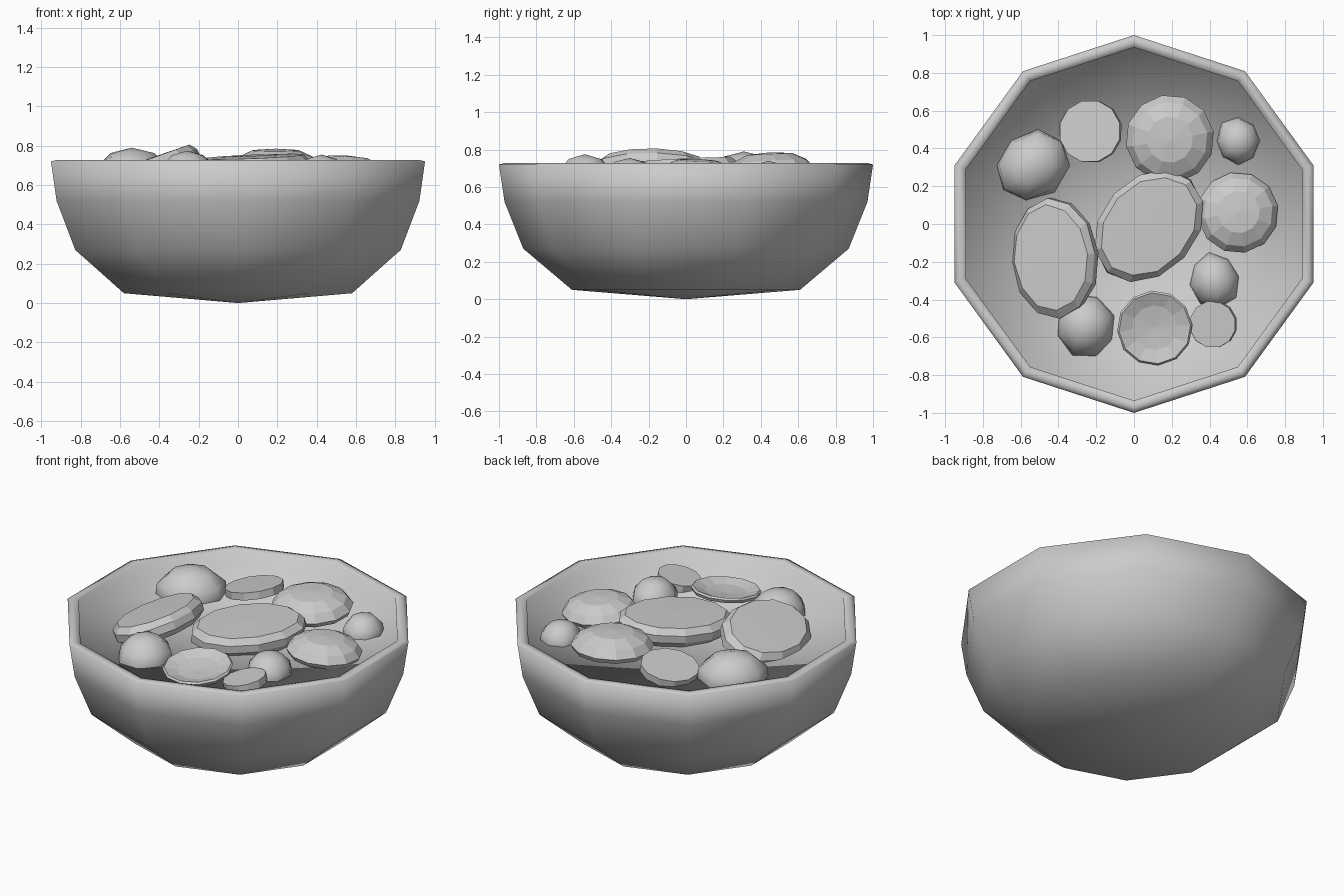
import bpy, bmesh, math, random
from mathutils import Matrix, Vector

if "Cube" in bpy.data.objects:
    bpy.data.objects.remove(bpy.data.objects["Cube"])

random.seed(4)


def lathe(name, profile, sides, phase=0.0, smooth=True):
    """Revolve (radius, z) points; radius 0 becomes a pole."""
    bm = bmesh.new()
    rings = []
    for r, z in profile:
        if r == 0:
            rings.append([bm.verts.new((0, 0, z))])
        else:
            rings.append([bm.verts.new((r * math.cos(phase + 2 * math.pi * i / sides),
                                        r * math.sin(phase + 2 * math.pi * i / sides), z))
                          for i in range(sides)])
    for a, b in zip(rings, rings[1:]):
        for i in range(sides):
            j = (i + 1) % sides
            loop = [a[i % len(a)], a[j % len(a)], b[j % len(b)], b[i % len(b)]]
            bm.faces.new(list(dict.fromkeys(loop)))
    bmesh.ops.recalc_face_normals(bm, faces=bm.faces)
    for f in bm.faces:
        f.smooth = smooth
    me = bpy.data.meshes.new(name)
    bm.to_mesh(me)
    bm.free()
    ob = bpy.data.objects.new(name, me)
    bpy.context.collection.objects.link(ob)
    return ob


def place(ob, loc, slope=(0, 0), yaw=0, stretch=(1, 1), jitter=0.0):
    """Stretch, turn, tilt by a height gradient and move a piece."""
    for v in ob.data.vertices:
        k = 1 + random.uniform(-jitter, jitter)
        v.co = Vector((v.co.x * stretch[0] * k, v.co.y * stretch[1] * k, v.co.z))
    n = Vector((-slope[0], -slope[1], 1)).normalized()
    tilt = Vector((0, 0, 1)).rotation_difference(n).to_matrix().to_4x4()
    ob.matrix_world = Matrix.Translation(loc) @ tilt @ Matrix.Rotation(math.radians(yaw), 4, 'Z')


# ten-sided bowl with rounded rim, filled to just below the rim
lathe("bowl", [(0, 0), (0.61, 0.05), (0.87, 0.27), (0.97, 0.52), (1.0, 0.72),
               (0.97, 0.728), (0.935, 0.722), (0.935, 0.635), (0, 0.635)],
      10, math.pi / 2)

# rounded lumps poking out of the filling
for i, (x, y, rx, ry, top, yaw) in enumerate([
        (-0.54, 0.31, 0.21, 0.18, 0.79, 40), (0.55, 0.44, 0.12, 0.13, 0.74, 0),
        (-0.26, -0.54, 0.16, 0.17, 0.775, 20), (0.425, -0.30, 0.135, 0.15, 0.755, 10)]):
    h = top - 0.62
    lump = lathe(f"lump_{i + 1}", [(0, -h * 0.7), (0.8, -h * 0.45), (1, 0), (0.9, h * 0.45),
                                   (0.55, h * 0.84), (0, h)], 8)
    place(lump, (x, y, 0.62), yaw=yaw, stretch=(rx, ry), jitter=0.06)

# faceted lens-shaped pieces
for i, (x, y, z, r, h, slope) in enumerate([
        (0.19, 0.45, 0.695, 0.235, 0.09, (0.0, 0.05)),
        (0.55, 0.06, 0.665, 0.215, 0.085, (-0.06, -0.04))]):
    lens = lathe(f"lens_{i + 1}", [(0, -h * 0.7), (0.6, -h * 0.6), (0.94, -h * 0.3), (1, 0),
                                   (0.85, h * 0.5), (0.52, h * 0.9), (0, h)], 12, smooth=False)
    place(lens, (x, y, z), slope, yaw=10, stretch=(r, r))

# thick oval slices with bevelled edges
for name, loc, slope, yaw, size in [
        ("centre_slice", (0.08, -0.01, 0.69), (0.03, 0.04), 48, (0.33, 0.25)),
        ("left_slice", (-0.42, -0.18, 0.685), (0.36, 0.0), 96, (0.32, 0.235))]:
    s = lathe(name, [(0, -0.06), (0.88, -0.06), (1, -0.025), (1, 0.02), (0.88, 0.055), (0, 0.058)],
              12, smooth=False)
    place(s, loc, slope, yaw, size, jitter=0.015)

# thin tilted discs
for i, (x, y, z, r, slope) in enumerate([
        (-0.23, 0.49, 0.675, 0.167, (0.2, -0.05)),
        (0.42, -0.53, 0.665, 0.125, (0.2, 0.08))]):
    d = lathe(f"thin_disc_{i + 1}", [(0, -0.022), (1, -0.022), (1, 0.022), (0, 0.022)],
              12, smooth=False)
    place(d, (x, y, z), slope, yaw=15, stretch=(r, r))

# shallow dished disc dipping into the filling at the front
dish = lathe("dished_disc", [(0, -0.04), (0.6, -0.035), (0.95, -0.015), (1, 0.005), (0.95, 0.015),
                             (0.6, -0.008), (0, -0.018)], 12, smooth=False)
place(dish, (0.11, -0.55, 0.672), (0.0, 0.13), 5, (0.2, 0.2))
